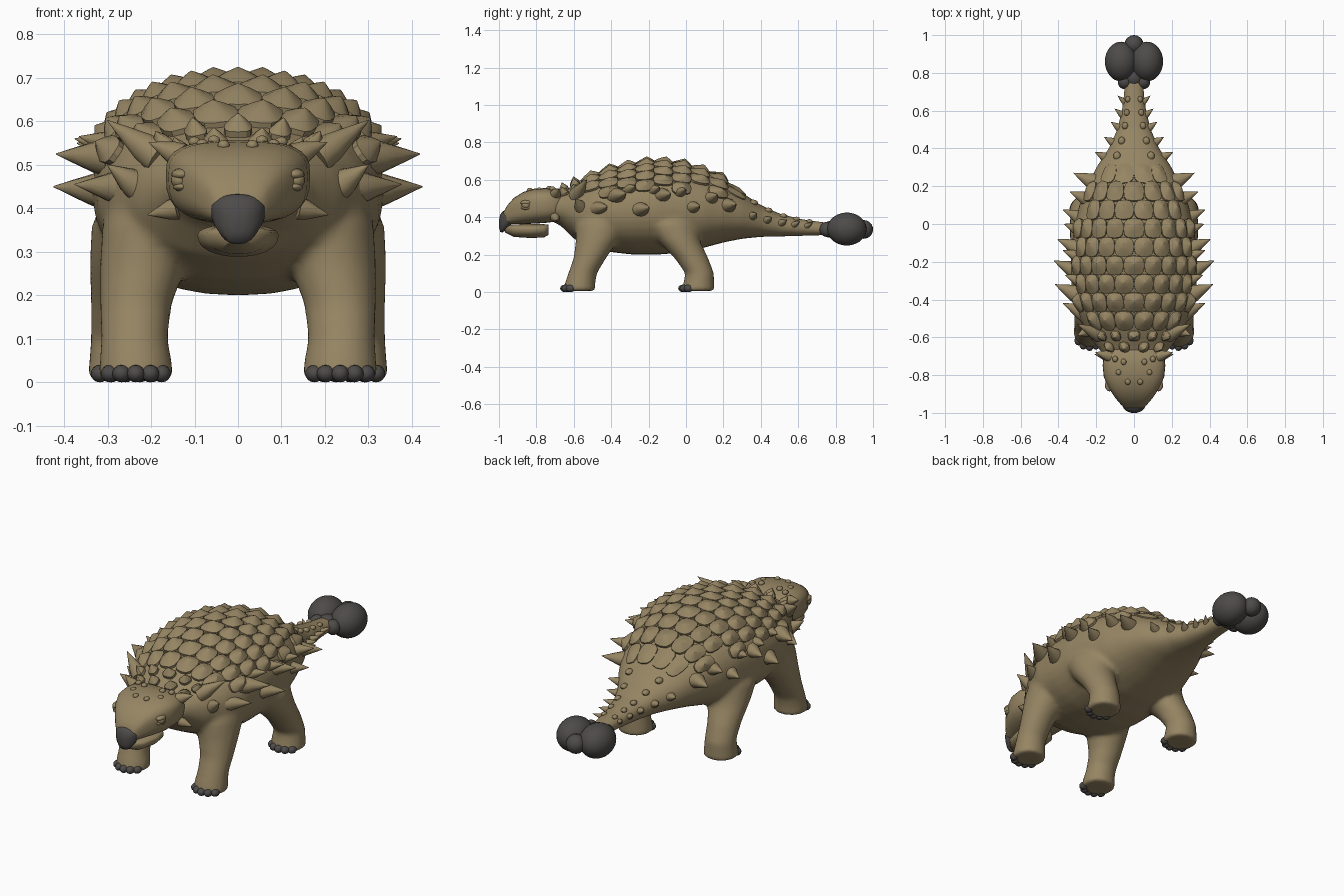
import bpy, bmesh
from math import sin, cos, pi
from mathutils import Vector, Matrix

old = bpy.data.objects.get("Cube")
if old:
    bpy.data.objects.remove(old)


def material(name, rgb):
    m = bpy.data.materials.new(name)
    m.use_nodes = True
    m.diffuse_color = (*rgb, 1)
    bsdf = m.node_tree.nodes["Principled BSDF"]
    bsdf.inputs["Base Color"].default_value = (*rgb, 1)
    bsdf.inputs["Roughness"].default_value = 0.8
    return m


HIDE = material("tan hide", (0.305, 0.235, 0.125))
HORN = material("dark grey horn", (0.075, 0.07, 0.067))


def finish(bm, name, mat, angle=0.7):
    bmesh.ops.recalc_face_normals(bm, faces=bm.faces)
    me = bpy.data.meshes.new(name)
    bm.to_mesh(me)
    bm.free()
    me.materials.append(mat)
    me.polygons.foreach_set("use_smooth", [True] * len(me.polygons))
    me.set_sharp_from_angle(angle=angle)
    ob = bpy.data.objects.new(name, me)
    bpy.context.scene.collection.objects.link(ob)
    return ob


def loft(bm, rings):
    """Closed skin over equal-length rings of points."""
    rows = [[bm.verts.new(p) for p in r] for r in rings]
    n = len(rows[0])
    for a, b in zip(rows, rows[1:]):
        for i in range(n):
            j = (i + 1) % n
            bm.faces.new((a[i], a[j], b[j], b[i]))
    bm.faces.new(rows[0][::-1])
    bm.faces.new(rows[-1])


def power(v, e):
    return abs(v) ** e * (1 if v >= 0 else -1)


def section(y, w, top, bottom, e=0.9, mid=0.5, n=32):
    """Rounded cross-section; mid sets the height of the widest line."""
    zc = bottom + (top - bottom) * mid
    pts = []
    for i in range(n):
        c, s = cos(2 * pi * i / n), sin(2 * pi * i / n)
        h = top - zc if c > 0 else zc - bottom
        pts.append((w * power(s, e), y, zc + h * power(c, e)))
    return pts


def ellipsoid(bm, centre, radii, u=20, v=12):
    mat = Matrix.Translation(centre) @ Matrix.Diagonal((*radii, 1))
    bmesh.ops.create_uvsphere(bm, u_segments=u, v_segments=v, radius=1, matrix=mat)


def spike(bm, base, tip, r, wide=1, n=12):
    """Slightly swollen cone from base to tip, widened along the body."""
    base, tip = Vector(base), Vector(tip)
    q = (tip - base).to_track_quat('Z', 'Y')
    rings = []
    for t, k in ((0, 1), (0.3, 0.85), (0.65, 0.45), (1, 0.03)):
        ring = []
        for i in range(n):
            off = q @ Vector((r * k * cos(2 * pi * i / n), r * k * sin(2 * pi * i / n), 0))
            off.y *= wide
            ring.append(base.lerp(tip, t) + off)
        rings.append(ring)
    loft(bm, rings)


# Trunk outline: y, half width, top, bottom
TRUNK = [(-.74, .13, .51, .39), (-.67, .18, .535, .355), (-.6, .235, .57, .285), (-.5, .29, .615, .235),
         (-.4, .325, .65, .213), (-.28, .335, .677, .2), (-.15, .335, .694, .2), (0, .315, .674, .213),
         (.1, .29, .642, .238), (.2, .25, .597, .265), (.3, .2, .532, .285), (.4, .135, .465, .295),
         (.5, .09, .42, .297), (.62, .062, .39, .3), (.8, .045, .365, .305)]


def trunk(y):
    for a, b in zip(TRUNK, TRUNK[1:]):
        if y <= b[0]:
            t = max(0, (y - a[0]) / (b[0] - a[0]))
            return [a[k] + (b[k] - a[k]) * t for k in (1, 2, 3)]
    return TRUNK[-1][1:]


def skin(y, a):
    """Point on the upper trunk at angle a from the spine."""
    w, top, bottom = trunk(y)
    zc = (top + bottom) / 2
    return Vector((w * power(sin(a), .9), y, zc + (top - zc) * power(cos(a), .9)))


def outward(y, a):
    d = .02
    n = (skin(y + d, a) - skin(y - d, a)).cross(skin(y, a - d) - skin(y, a + d))
    n.normalize()
    return n if n.z > 0 else -n


# Body and legs, fused into one smooth skin
bm = bmesh.new()
loft(bm, [section(y, w, t, b) for y, w, t, b in TRUNK])
# Leg rings: x, y, z, x radius, y radius
FRONT = [(.195, -.42, .46, .09, .12), (.2, -.445, .36, .112, .145), (.218, -.478, .27, .1, .112), (.235, -.515, .18, .083, .087),
         (.238, -.553, .1, .077, .077), (.235, -.567, .045, .084, .082), (.235, -.57, .006, .088, .086)]
HIND = [(.2, -.1, .46, .09, .13), (.22, -.085, .36, .117, .145), (.238, -.035, .27, .104, .112), (.255, .03, .18, .084, .09),
        (.26, .073, .1, .079, .077), (.258, .068, .045, .085, .083), (.258, .064, .006, .09, .09)]
for side in (1, -1):
    for leg in (FRONT, HIND):
        loft(bm, [[(side * (x + rx * cos(2 * pi * i / 24)), y + ry * sin(2 * pi * i / 24), z) for i in range(24)]
                  for x, y, z, rx, ry in leg])
body = finish(bm, "body_and_legs", HIDE)
rm = body.modifiers.new("fuse", 'REMESH')
rm.mode, rm.voxel_size, rm.use_smooth_shade = 'VOXEL', .012, True
sm = body.modifiers.new("soften", 'SMOOTH')
sm.factor, sm.iterations = .5, 10

# Toes
bm = bmesh.new()
for side in (1, -1):
    for cx, cy in ((.235, -.567), (.258, .064)):
        for k in range(-2, 3):
            a = k * .45
            ellipsoid(bm, (side * cx + .076 * sin(a), cy - .08 * cos(a), .02), (.021, .026, .02), 12, 8)
finish(bm, "toes", HORN)

# Head and lower jaw
bm = bmesh.new()
HEAD = [(-.64, .12, .52, .4), (-.69, .16, .55, .378), (-.75, .166, .556, .37), (-.81, .16, .553, .366),
        (-.87, .133, .535, .364), (-.92, .1, .504, .363), (-.955, .07, .464, .362), (-.978, .045, .425, .36)]
loft(bm, [section(y, w, t, b, .68, .58) for y, w, t, b in HEAD])
finish(bm, "head", HIDE, 1)
bm = bmesh.new()
loft(bm, [section(y, w, t, b, .9, .65) for y, w, t, b in
          [(-.735, .06, .36, .305), (-.76, .083, .363, .292), (-.83, .093, .364, .289), (-.92, .072, .362, .295), (-.968, .03, .355, .318)]])
finish(bm, "lower_jaw", HIDE, 1)

# Beak
bm = bmesh.new()
loft(bm, [section(y, w, t, b, .85, .65) for y, w, t, b in
          [(-.935, .06, .425, .36), (-.96, .063, .434, .335), (-.98, .052, .432, .318), (-.993, .036, .415, .322), (-1, .014, .385, .345)]])
finish(bm, "beak", HORN, 1)

# Eyes with heavy lids
bm = bmesh.new()
for s in (1, -1):
    ellipsoid(bm, (s * .134, -.855, .465), (.02, .024, .02))
    ellipsoid(bm, (s * .13, -.852, .478), (.023, .034, .014))
    ellipsoid(bm, (s * .13, -.852, .45), (.02, .03, .011))
finish(bm, "eyes", HIDE)

# Head horns and knobs
bm = bmesh.new()
for s in (1, -1):
    spike(bm, (s * .14, -.7, .4), (s * .208, -.69, .385), .026)
    spike(bm, (s * .13, -.7, .52), (s * .205, -.68, .552), .03)
    for x, y, z in ((.033, -.835, .545), (.082, -.785, .547), (.055, -.73, .556), (.1, -.715, .553)):
        ellipsoid(bm, (s * x, y, z), (.015, .017, .012), 10, 6)
finish(bm, "head_horns", HIDE)


def scute(bm, y, a, dy, da, height, n=12):
    """Pointed plate that follows the back."""
    rings = []
    for k, h in ((1, -.012), (.97, height * .32), (.5, height * .68), (.04, height)):
        ring = []
        for i in range(n):
            t = 2 * pi * i / n
            yy = y + dy * (power(cos(t), .7) * k + (1 - k) * .25)
            aa = a + da * power(sin(t), .7) * k
            ring.append(skin(yy, aa) + outward(yy, aa) * h)
        rings.append(ring)
    loft(bm, rings)


# Staggered rows of back scutes
bm = bmesh.new()
for row in range(9):
    y = -.51 + row * .097
    w = trunk(y)[0]
    step = .09 / w
    count = int(2.35 / step) // 2 * 2 + row % 2
    for i in range(count):
        scute(bm, y, (i - (count - 1) / 2) * step, .053, step * .52, .038 if row < 8 else .016)
finish(bm, "back_scutes", HIDE, .5)

# Smaller, steeper neck scutes in two collars
bm = bmesh.new()
for y, count in ((-.59, 5), (-.65, 4)):
    step = .088 / trunk(y)[0]
    for i in range(count):
        scute(bm, y, (i - (count - 1) / 2) * step, .025, step * .3, .045)
finish(bm, "neck_scutes", HIDE, .5)

# Flank spikes: tip positions on the left, repeated on the right
bm = bmesh.new()
LOWER = [(.32, .27, .47), (.375, .075, .46), (.405, -.08, .525), (.424, -.195, .45), (.418, -.32, .525), (.375, -.42, .455)]
UPPER = [(.34, .17, .52), (.37, 0, .55), (.375, -.14, .56), (.365, -.27, .565)]
for s in (1, -1):
    for x, y, z in LOWER:
        spike(bm, (s * (x - .13), y - .06, z - .01), (s * x, y, z), .044, 1.15)
    for x, y, z in UPPER:
        spike(bm, (s * (x - .12), y - .05, z - .025), (s * x, y, z), .04, 1.15)
    # shoulder spikes
    spike(bm, (s * .18, -.59, .515), (s * .3, -.53, .602), .04)
    spike(bm, (s * .23, -.56, .45), (s * .3, -.59, .5), .035)
    # tail spikes shrinking rearward
    for i, y in enumerate((.36, .44, .52, .59, .66)):
        w, top, bottom = trunk(y)
        z = (top + bottom) / 2 + .01
        spike(bm, (s * w * .85, y - .015, z), (s * (w + .045 - i * .004), y + .02, z + .02), .026 - i * .003, 1.2, 10)
finish(bm, "side_spikes", HIDE)

# Tail bumps
bm = bmesh.new()
for y in (.36, .44, .52, .59, .66):
    for a in (-.55, .55):
        r = .02 - (y - .36) * .02
        ellipsoid(bm, skin(y, a), (r, r * 1.2, r * .8), 10, 6)
finish(bm, "tail_bumps", HIDE)

# Tail club
bm = bmesh.new()
for s in (1, -1):
    ellipsoid(bm, (s * .068, .86, .337), (.086, .105, .088), 32, 20)
    ellipsoid(bm, (s * .048, .752, .335), (.038, .038, .04))
ellipsoid(bm, (0, .95, .335), (.05, .05, .05))
ellipsoid(bm, (0, .775, .335), (.05, .055, .045))
finish(bm, "tail_club", HORN)
